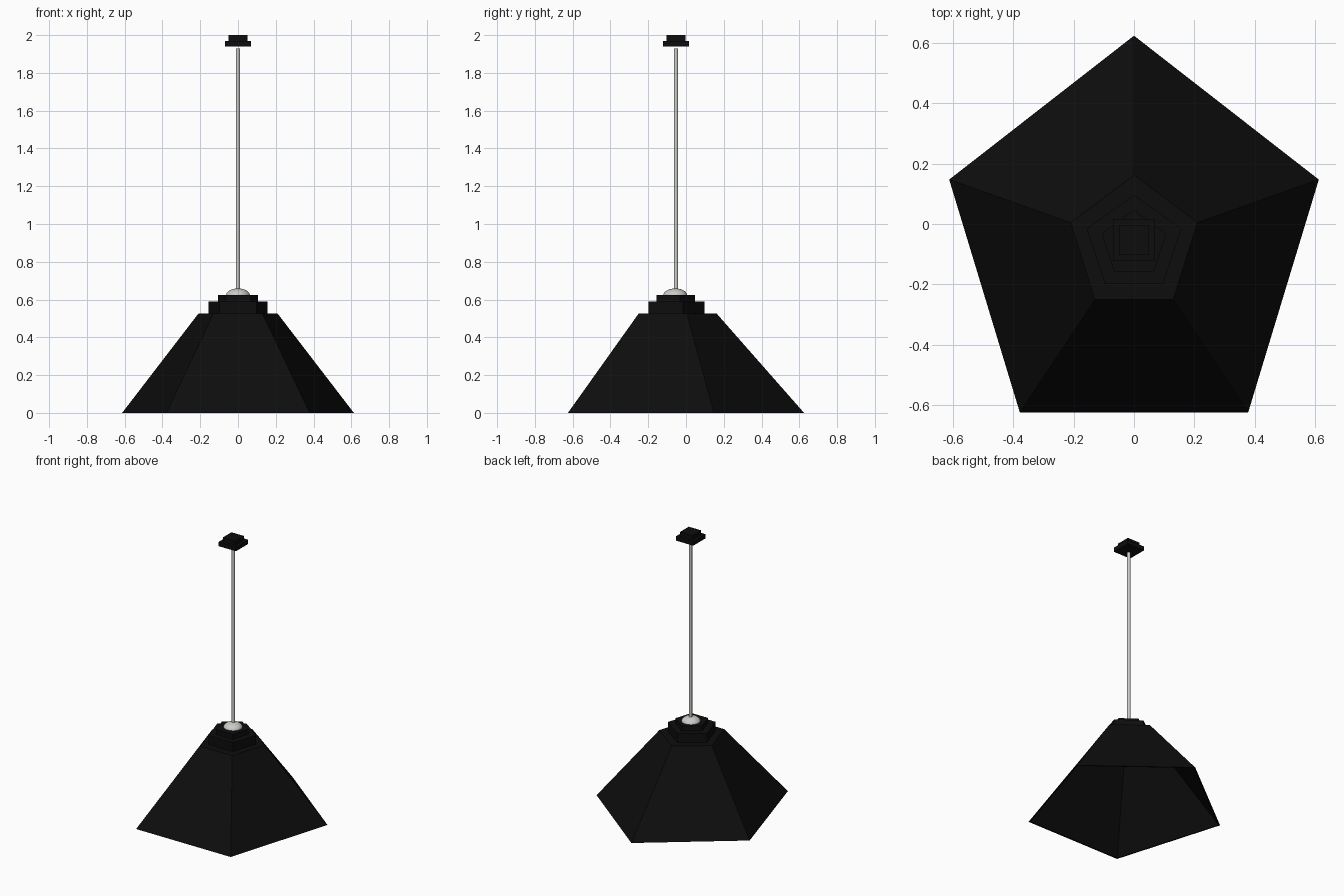
import bpy, bmesh
from math import sin, cos, tau

cube = bpy.data.objects.get("Cube")
if cube:
    bpy.data.objects.remove(cube)


def material(name, color):
    m = bpy.data.materials.new(name)
    m.use_nodes = True
    m.diffuse_color = color
    m.node_tree.nodes["Principled BSDF"].inputs["Base Color"].default_value = color
    return m


black = material("matte black", (0.004, 0.004, 0.004, 1))
silver = material("pale silver", (0.6, 0.6, 0.57, 1))

PENTAGON_Y = -0.066
ROD_Y = -0.053


def pentagon(rx, ry, z):
    """Five-sided ring with its point towards the back."""
    return [(rx * sin(i * tau / 5), PENTAGON_Y + ry * cos(i * tau / 5), z) for i in range(5)]


def square(half, z):
    return [(sx * half, ROD_Y + sy * half, z) for sx, sy in ((-1, -1), (1, -1), (1, 1), (-1, 1))]


def loft(name, rings, mat):
    """Skin a stack of rings and cap both ends."""
    bm = bmesh.new()
    loops = [[bm.verts.new(p) for p in ring] for ring in rings]
    n = len(loops[0])
    for a, b in zip(loops, loops[1:]):
        for i in range(n):
            j = (i + 1) % n
            bm.faces.new((a[i], a[j], b[j], b[i]))
    bm.faces.new(loops[0])
    bm.faces.new(loops[-1])
    bmesh.ops.recalc_face_normals(bm, faces=bm.faces)
    mesh = bpy.data.meshes.new(name)
    bm.to_mesh(mesh)
    bm.free()
    mesh.materials.append(mat)
    obj = bpy.data.objects.new(name, mesh)
    bpy.context.collection.objects.link(obj)
    return obj


def finish_smooth(name, mat):
    obj = bpy.context.object
    obj.name = name
    obj.data.materials.append(mat)
    bpy.ops.object.shade_smooth_by_angle()


# Hollow shade, open underneath, skinned from inner ceiling round to outer top
loft("shade", [
    pentagon(0.21, 0.218, 0.512),
    pentagon(0.635, 0.68, 0),
    pentagon(0.645, 0.691, 0),
    pentagon(0.221, 0.229, 0.525),
], black)

# Stepped collar
for name, rx, ry, low, high in (("lower_collar", 0.165, 0.163, 0.52, 0.59),
                                ("upper_collar", 0.1125, 0.113, 0.585, 0.625)):
    loft(name, [pentagon(rx, ry, low), pentagon(rx, ry, high)], black)

# Dome and hanging rod
bpy.ops.mesh.primitive_uv_sphere_add(segments=32, ring_count=16, radius=1, location=(0, -0.057, 0.622))
bpy.context.object.scale = (0.063, 0.063, 0.037)
finish_smooth("dome", silver)

bpy.ops.mesh.primitive_cylinder_add(vertices=24, radius=0.011, depth=1.29, location=(0, ROD_Y, 1.283))
finish_smooth("rod", silver)

# Ceiling mount
loft("mount_base", [square(0.07, 1.94), square(0.07, 1.97)], black)
loft("mount_top", [square(0.05, 1.97), square(0.05, 2.0)], black)
